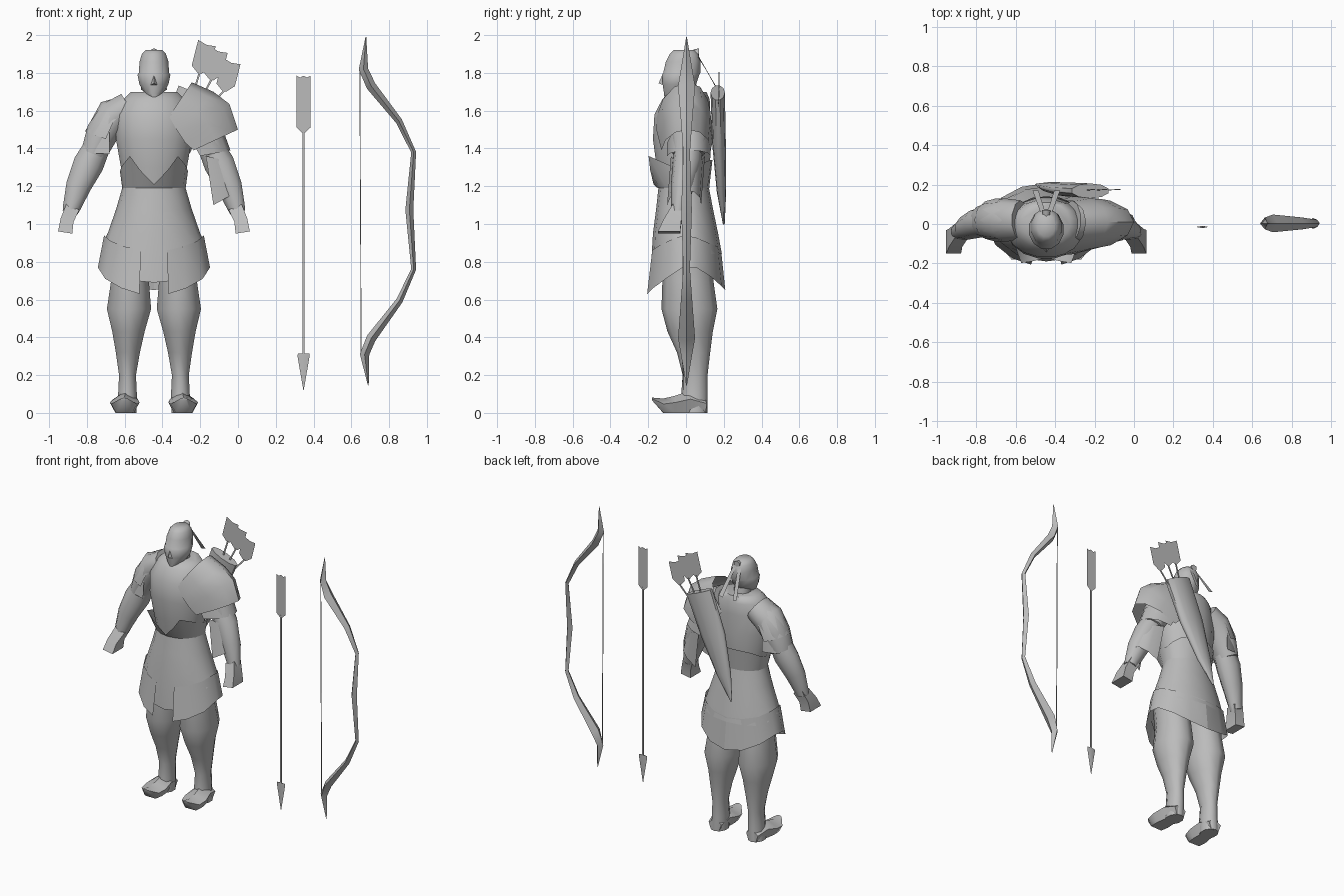
import bpy, math
from mathutils import Vector as V

CX = -0.445                      # figure's centre line
GREY = bpy.data.materials.new("plain grey")
GREY.diffuse_color = (0.5, 0.5, 0.5, 1)


def make(name, verts, faces, angle=40):
    me = bpy.data.meshes.new(name)
    me.from_pydata([tuple(v) for v in verts], [], faces)
    me.materials.append(GREY)
    ob = bpy.data.objects.new(name, me)
    bpy.context.collection.objects.link(ob)
    bpy.ops.object.select_all(action='DESELECT')
    ob.select_set(True)
    bpy.context.view_layer.objects.active = ob
    bpy.ops.object.mode_set(mode='EDIT')
    bpy.ops.mesh.select_all(action='SELECT')
    bpy.ops.mesh.normals_make_consistent(inside=False)
    bpy.ops.object.mode_set(mode='OBJECT')
    bpy.ops.object.shade_smooth_by_angle(angle=math.radians(angle))
    return ob


def grid(rows, cols, closed):
    return [(r * cols + c, r * cols + (c + 1) % cols, (r + 1) * cols + (c + 1) % cols, (r + 1) * cols + c)
            for r in range(rows - 1) for c in range(cols if closed else cols - 1)]


def tube(name, rings, n=8, side=(0, 1, 0), flat=False, caps=True, angle=62, turn=0.5):
    """Loft of ellipses (x, y, z, half width, half depth); depth runs along side."""
    pts, side, verts = [V(r[:3]) for r in rings], V(side), []
    for i, r in enumerate(rings):
        t = V((0, 0, 1)) if flat else pts[min(i + 1, len(pts) - 1)] - pts[max(i - 1, 0)]
        u = side.cross(t).normalized()
        for k in range(n):
            a = 2 * math.pi * (k + turn) / n
            verts.append(pts[i] + u * r[3] * math.cos(a) + side * r[4] * math.sin(a))
    faces = grid(len(rings), n, True)
    if caps:
        faces += [tuple(range(n)), tuple(range(len(verts) - n, len(verts)))]
    return make(name, verts, faces, angle)


def shell(name, rows, n=6):
    """Armour plate: each row arches from a front point over an outer point to the back."""
    verts = []
    for front, mid, back_y in rows:
        f, m = V(front), V(mid)
        b = V((f.x, back_y, f.z))
        c = (f + b) / 2
        for k in range(n + 1):
            a = math.pi * k / n
            verts.append(c + (f - c) * math.cos(a) + (m - c) * math.sin(a))
    return make(name, verts, grid(len(rows), n + 1, False), 50)


def skirt(name, rows, angles, closed):
    """Cloth rows (rx, front ry, back ry, heights): heights run from front to back by angle."""
    verts = []
    for rx, ryf, ryb, zs in rows:
        for k, a in enumerate(angles):
            z = zs[k] if isinstance(zs, (list, tuple)) else zs
            c = math.cos(math.radians(a))
            verts.append((CX + rx * math.sin(math.radians(a)), -(ryf if c > 0 else ryb) * c, z))
    return make(name, verts, grid(len(rows), len(angles), closed), 50)


def card(name, pts):
    return make(name, pts, [tuple(range(len(pts)))])


def mx(x, s):                    # mirror an offset about the figure's centre line
    return CX + s * x


# torso
tube("torso", [(CX, -.01, 1.17, .155, .125), (CX, -.015, 1.3, .178, .143), (CX, -.02, 1.45, .205, .158),
               (CX, -.02, 1.58, .205, .15), (CX, 0, 1.66, .165, .128), (CX, .01, 1.70, .125, .1)], 16, flat=True)
tube("neck", [(CX, .02, 1.6, .06, .06), (CX, -.005, 1.76, .055, .055)], 10, flat=True)

# head, nose, topknot and tie ribbons
tube("head", [(CX, -.09, 1.665, .022, .025), (CX, -.06, 1.69, .05, .058), (CX, -.035, 1.74, .08, .092),
              (CX, -.028, 1.79, .09, .102), (CX, -.022, 1.80, .083, .102), (CX, -.015, 1.86, .079, .095),
              (CX, -.01, 1.90, .066, .078), (CX, -.01, 1.922, .045, .055)], 12, flat=True)
make("nose", [(CX, -.125, 1.79), (CX - .02, -.12, 1.735), (CX + .02, -.12, 1.735), (CX, -.145, 1.745)],
     [(0, 1, 3), (0, 3, 2), (1, 2, 3)])
tube("topknot", [(CX, .02, 1.89, .03, .025), (CX, .045, 1.905, .02, .02), (CX, .07, 1.91, .025, .02)], 6,
     side=(0, 0, 1))
for s in (-1, 1):
    card("ribbon", [(mx(.005 * s, 1), .06, 1.9), (mx(.03 * s, 1), .06, 1.89),
                    (mx(.07 * s, 1), .17, 1.71), (mx(.04 * s, 1), .17, 1.70)])

# skirt with zigzag waist rim and split hem panels
ring = [i * 22.5 for i in range(16)]


def around(half):                # front-to-back heights mirrored into a full ring
    return half + half[-2:0:-1]


skirt("skirt", [(.165, .145, .12, 1.2), (.2, .158, .143, 1.08), (.245, .175, .17, .95),
                (.272, .19, .19, around([.69, .70, .80, .86, .90, .86, .84, .84, .84]))], ring, True)
rim = [(.185, .172, 1.21), (.19, .205, 1.285), (.18, .28, 1.36), (.182, .22, 1.31), (.18, .16, 1.28),
       (.185, .15, 1.30), (.185, .15, 1.33), (.18, .145, 1.34), (.18, .14, 1.34)]
upper, lower = [], []
for k, a in enumerate(ring):
    rx, ry, z = rim[min(k, 16 - k)]
    sn, cs = math.sin(math.radians(a)), math.cos(math.radians(a))
    upper.append((CX + rx * sn, -ry * cs, z))
    lower.append((CX + .168 * sn, -(.15 if cs > 0 else .123) * cs, 1.19))
make("waist_guard", lower + upper, grid(2, 16, True), 50)
for s in (-1, 1):
    skirt("hem_panel", [(.265, .185, .185, [.86, .88, .91, .94, .93, .90, .88, .87]),
                        (.298, .213, .208, [.63, .66, .71, .77, .77, .72, .67, .65])],
          [s * a for a in (15, 35, 60, 85, 105, 130, 155, 180)], False)

# legs and boots
for s in (-1, 1):
    tube("leg", [(mx(.125 * s, 1), 0, .84, .115, .135), (mx(.127 * s, 1), .01, .70, .105, .135),
                 (mx(.132 * s, 1), .018, .55, .123, .148), (mx(.135 * s, 1), .022, .43, .09, .12),
                 (mx(.138 * s, 1), .04, .32, .067, .088), (mx(.14 * s, 1), .048, .2, .047, .066),
                 (mx(.14 * s, 1), .045, .1, .052, .07), (mx(.145 * s, 1), .045, .0, .055, .07)], 10, flat=True)
    tube("boot", [(mx(.145 * s, 1), .105, .036, .05, .045), (mx(.15 * s, 1), .02, .053, .068, .065),
                  (mx(.155 * s, 1), -.06, .04, .083, .05), (mx(.158 * s, 1), -.12, .034, .072, .042),
                  (mx(.158 * s, 1), -.18, .073, .02, .008)], 5, side=(0, 0, 1), angle=45, turn=.25)

# arms and hands
for s in (-1, 1):
    tube("upper_arm", [(mx(.13 * s, 1), .02, 1.62, .085, .10), (mx(.21 * s, 1), .02, 1.57, .095, .11),
                       (mx(.275 * s, 1), .02, 1.48, .09, .10), (mx(.32 * s, 1), .015, 1.37, .072, .085)], 10)
    tube("forearm", [(mx(.29 * s, 1), .015, 1.43, .07, .075), (mx(.345 * s, 1), .005, 1.32, .085, .076),
                     (mx(.40 * s, 1), -.018, 1.20, .07, .062), (mx(.435 * s, 1), -.035, 1.09, .05, .043),
                     (mx(.445 * s, 1), -.04, 1.06, .042, .04)], 10)
    tube("hand", [(mx(.43 * s, 1), -.035, 1.09, .053, .05), (mx(.46 * s, 1), -.07, 1.02, .05, .065),
                  (mx(.47 * s, 1), -.09, .955, .054, .084)], 4, angle=40)

# shoulder armour: small layered plates on one side, one large plate on the other
shell("small_upper_pauldron", [((-.60, -.07, 1.60), (-.62, .02, 1.675), .1),
                               ((-.66, -.09, 1.54), (-.725, .02, 1.645), .13),
                               ((-.70, -.09, 1.45), (-.81, .02, 1.49), .13)])
shell("small_lower_pauldron", [((-.68, -.08, 1.49), (-.775, .02, 1.52), .12),
                               ((-.68, -.09, 1.37), (-.835, .02, 1.38), .12)])
shell("large_pauldron", [((-.365, -.155, 1.57), (-.245, .01, 1.75), .12),
                         ((-.32, -.155, 1.49), (-.13, .01, 1.70), .14),
                         ((-.28, -.14, 1.43), (-.045, .01, 1.635), .14),
                         ((-.235, -.13, 1.39), (.0, .01, 1.50), .13)])
shell("sleeve_plate", [((-.24, -.1, 1.43), (-.08, .02, 1.50), .13),
                       ((-.2, -.1, 1.36), (-.04, .02, 1.39), .13)])
shell("arm_guard", [((-.17, -.08, 1.36), (-.04, .01, 1.33), .1),
                    ((-.13, -.1, 1.10), (.012, .0, 1.18), .08)])

# quiver on the back and the arrows standing in it
tube("quiver", [(-.495, .2, 1.0, .006, .005), (-.43, .188, 1.17, .055, .025), (-.335, .175, 1.42, .097, .036),
                (-.222, .168, 1.695, .105, .038)], 10)
for x, z in ((-.183, 1.88), (-.12, 1.845), (-.052, 1.785)):
    d, p = V((.042, 0, .165)).normalized(), V((x, .175, z))
    w = V((d.z, 0, -d.x))
    card("quiver_fletching", [p - d * .085 - w * .01, p - d * .055 - w * .05, p + d * .085 - w * .05,
                              p + d * .07, p + d * .075 + w * .048, p - d * .045 + w * .048, p - d * .085 + w * .01])
    foot = V((-.25 + (x + .12) * .5, .17, 1.55))
    tube("quiver_shaft", [(*foot, .007, .003), (*(p - d * .08), .007, .003)], 4)

# loose arrow
AX, AY = .347, -.015
tube("arrow_shaft", [(AX, AY, .3, .008, .004), (AX, AY, 1.5, .008, .004)], 4)
card("arrow_fletching", [(AX + dx, AY, z) for dx, z in ((-.01, 1.485), (-.036, 1.51), (-.036, 1.785), (-.018, 1.775),
                                                      (0, 1.785), (.018, 1.775), (.036, 1.785), (.036, 1.51), (.01, 1.485))])
tube("arrow_head", [(AX, AY, .315, .03, .005), (AX, AY, .3, .032, .006), (AX, AY, .12, .001, .001)], 4, turn=0)

# bow and string
tube("bow", [(.677, .003, 1.99, .002, .002), (.664, .003, 1.82, .025, .03), (.705, .003, 1.73, .026, .045),
             (.852, .003, 1.545, .018, .03), (.93, .003, 1.38, .013, .018), (.907, .003, 1.075, .021, .028),
             (.93, .003, .76, .013, .018), (.855, .003, .595, .018, .03), (.705, .003, .395, .026, .045),
             (.67, .003, .31, .025, .03), (.69, .003, .145, .002, .002)], 4, turn=0, angle=40)
tube("bow_string", [(.652, .003, .31, .003, .003), (.645, .003, 1.83, .003, .003)], 4)
